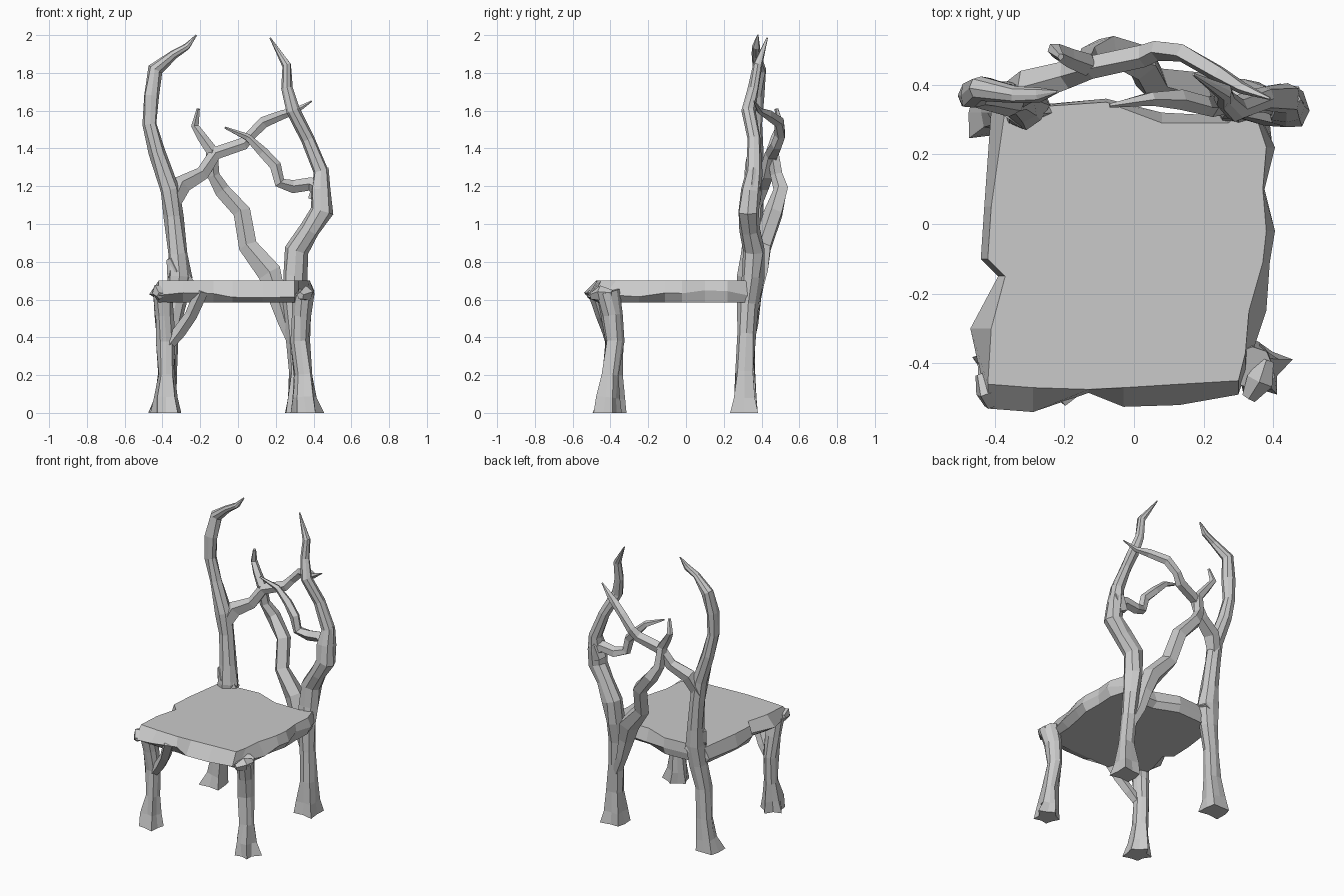
import bpy
import bmesh
import math
import random
from mathutils import Vector

random.seed(7)
UNIT = 0.01  # all path values are hundredths

default_cube = bpy.data.objects.get("Cube")
if default_cube:
    bpy.data.objects.remove(default_cube, do_unlink=True)

wood = bpy.data.materials.new("grey_wood")
wood.use_nodes = True
colour = (0.59, 0.59, 0.59, 1)
wood.diffuse_color = colour
wood.node_tree.nodes["Principled BSDF"].inputs["Base Color"].default_value = colour


def finish(name, bm):
    """Turn a bmesh into a flat shaded wooden object."""
    bmesh.ops.recalc_face_normals(bm, faces=bm.faces)
    mesh = bpy.data.meshes.new(name)
    bm.to_mesh(mesh)
    bm.free()
    mesh.materials.append(wood)
    part = bpy.data.objects.new(name, mesh)
    bpy.context.collection.objects.link(part)
    return part


def bridge(bm, lower, upper):
    """Join two rings of equal length with quads."""
    count = len(lower)
    for i in range(count):
        j = (i + 1) % count
        bm.faces.new((lower[i], lower[j], upper[j], upper[i]))


def branch(name, path, sides=5, gnarl=0.16, rooted=False):
    """Sweep a knotty tube along (x, y, z, radius) points.

    A rooted branch stands on the ground with a star shaped, grooved foot."""
    bm = bmesh.new()
    centres = [Vector(p[:3]) * UNIT for p in path]
    radii = [p[3] * UNIT for p in path]
    last = len(path) - 1
    normal = Vector((0, -1, 0))
    rings = []
    for k, centre in enumerate(centres):
        tangent = (centres[min(k + 1, last)] - centres[max(k - 1, 0)]).normalized()
        if rooted and k == 0:
            tangent = Vector((0, 0, 1))
        normal = (normal - tangent * normal.dot(tangent)).normalized()
        side = tangent.cross(normal)
        groove = min(0.7 + 0.1 * k, 1) if rooted else 1
        ring = []
        for i in range(sides):
            angle = math.tau * i / sides
            reach = radii[k] * (1 + random.uniform(-gnarl, gnarl))
            if i % 2 == 0:
                reach *= groove
            offset = normal * math.cos(angle) + side * math.sin(angle)
            ring.append(bm.verts.new(centre + offset * reach))
        rings.append(ring)
    for lower, upper in zip(rings, rings[1:]):
        bridge(bm, lower, upper)
    bm.faces.new(rings[0])
    bm.faces.new(rings[-1])
    return finish(name, bm)


# Seat slab: top outline with the overhang of its ragged rim at each point
seat_outline = [
    (-42, -46, 7), (-29, -47, 7), (-13, -47.5, 1), (-3, -47, 5.5), (13, -46, 6),
    (30, -45, 4), (32, -37, 6), (33, -25, 5), (37, -11, 2), (38, -2, 2.5),
    (37, 10, 0.5), (38, 22, 2.5), (34, 34, 2), (27, 29, 2), (8, 29, 3),
    (-8, 35, 1), (-37, 33, 4), (-41, 5, 2), (-42, -10, 2), (-37, -15, 2),
    (-41, -30, 6),
]
bm = bmesh.new()
top, rim, base = [], [], []
for x, y, overhang in seat_outline:
    spot = Vector((x, y, 0)) * UNIT
    # the rim is pushed straight out from the nearest edge
    out = Vector((x, 0, 0)) if abs(x) > abs(y) else Vector((0, y, 0))
    out.normalize()
    up = Vector((0, 0, UNIT))
    top.append(bm.verts.new(spot + up * 70))
    rim.append(bm.verts.new(spot + out * overhang * UNIT + up * random.uniform(61, 65)))
    base.append(bm.verts.new(spot - out * random.uniform(0, 0.02) + up * 58.5))
bridge(bm, rim, top)
bridge(bm, base, rim)
bm.faces.new(top)
bm.faces.new(base)
finish("seat", bm)

# Gnarled knobs at the front corners of the seat
branch("right_corner_knob", [(-41, -52, 62, 2), (-42, -48, 64, 4), (-44, -43, 64, 2)])
branch("left_corner_knob", [(33, -50, 62, 2), (36, -45, 63, 4), (38, -39, 63, 2)])

# Front legs with splayed feet
branch("front_right_leg", [
    (-38, -41, 0, 9), (-38, -40, 8, 7), (-38, -39, 20, 5), (-38, -38, 38, 5),
    (-39, -40, 52, 5), (-40, -42, 64, 6)], sides=10, rooted=True)
branch("front_left_leg", [
    (36, -42, 0, 9), (35, -41, 8, 7), (35, -40, 20, 5), (33, -38, 38, 5),
    (33, -39, 52, 5.5), (34, -42, 64, 6)], sides=10, rooted=True)
branch("front_leg_brace", [
    (-38, -39, 34, 3), (-31, -41, 43, 3.5), (-25, -44, 52, 3.5), (-19, -48, 65, 4)])

# Back legs that grow on into the tall posts
branch("right_post", [
    (-40, 32, 0, 9.5), (-39, 32, 8, 7), (-37, 32, 22, 5.2), (-36, 32, 42, 5),
    (-33, 33, 58, 5.5), (-31, 34, 72, 7), (-32, 35, 84, 5.5), (-34, 36, 104, 4.8),
    (-36, 36, 118, 5), (-43, 37, 138, 4), (-46.5, 37, 153, 3.8), (-46, 37, 168, 4),
    (-44, 39, 182, 3.8), (-34, 37, 190, 2.5), (-27, 37, 194, 2), (-22, 38, 200, 0.4)],
    sides=8, rooted=True)
branch("left_post", [
    (32, 31, 0, 9.5), (32, 31, 8, 7), (32, 31, 22, 5.5), (31, 32, 42, 5.5),
    (30, 33, 58, 6), (30, 35, 72, 6), (31, 36, 86, 6), (38, 34, 97, 6),
    (44, 33, 107, 6), (44, 34, 118, 5.4), (44, 36, 128, 4.5), (37, 36, 145, 4),
    (29, 33, 160, 3.6), (26, 36, 172, 2.8), (26, 38, 184, 2.4), (17, 43, 198.5, 0.4)],
    sides=8, rooted=True)
branch("right_post_spur", [(-29, 34, 67, 6), (-33, 33, 76, 5), (-36, 32, 82, 2)])

# Arching limb from the right post across to the left post
branch("arched_limb", [
    (-35, 36, 109, 4.5), (-30, 40, 121, 5), (-19, 43, 127, 4), (-12, 45, 137, 3.8),
    (3, 48, 142, 3.6), (7, 50, 147, 3), (14, 49, 154, 2.8), (24, 43, 158, 2.6),
    (31, 39, 160, 1.8), (39, 36, 165, 0.4)])

# Crooked centre stem splitting from the left back leg
branch("centre_stem", [
    (31, 33, 34, 3), (25, 35, 48, 4), (21, 36, 62, 5), (17, 38, 74, 6),
    (5, 41, 88, 5), (2, 47, 106, 5), (-8, 50, 118, 4.3), (-13, 48, 126, 3.6),
    (-14, 46, 139, 3), (-19, 48, 146, 2.6), (-23, 50, 152, 2.2), (-21, 48, 161, 1)])

# Curling twig from the left post, with a knot at its root
branch("side_twig", [
    (44, 35, 118, 5), (38, 36, 121, 4), (29, 36, 120, 3.4), (22, 34, 122, 3.4),
    (20, 34, 131, 3.2), (13, 36, 138, 3), (5, 36, 146, 2.2), (-7, 34, 151, 0.6)])
branch("left_post_knot", [(41, 36, 112, 4), (45, 36, 121, 5), (47, 36, 130, 1)])
